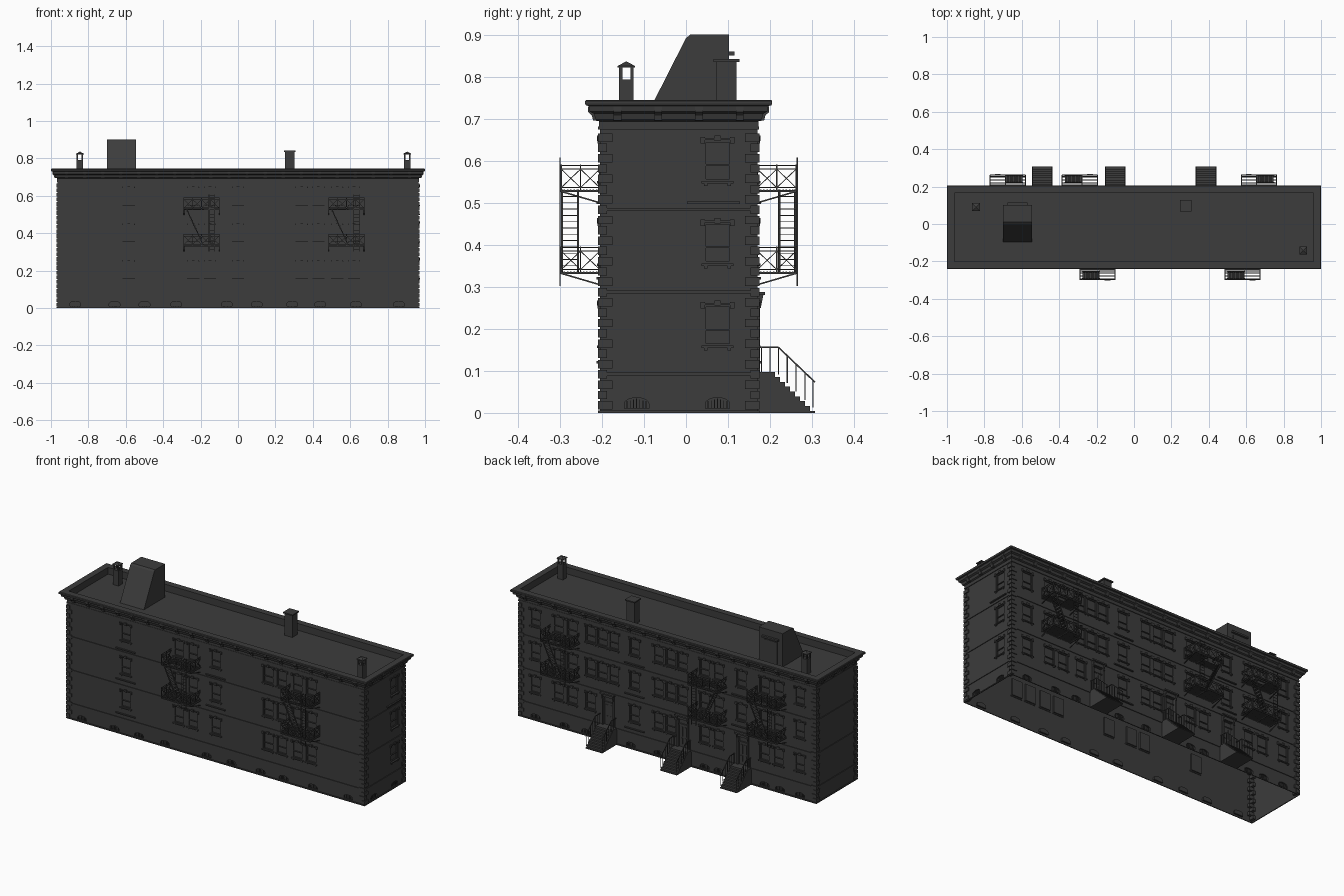
import bpy, bmesh, math
from mathutils import Matrix, Vector

if "Cube" in bpy.data.objects:
    bpy.data.objects.remove(bpy.data.objects["Cube"])

YC, HX, HY, ROOF = -0.0175, 0.965, 0.1875, 0.705
I = Matrix.Identity(4)
MAT = bpy.data.materials.new("dark_grey")
MAT.diffuse_color = (0.045, 0.045, 0.045, 1)
MAT.use_nodes = True
MAT.node_tree.nodes["Principled BSDF"].inputs["Base Color"].default_value = MAT.diffuse_color


class Part:
    """Collects simple solids in one mesh."""
    def __init__(self):
        self.bm = bmesh.new()

    def prism(self, pts, x0, x1, M=I):
        """Extrude a (y, z) profile along x."""
        a, b = [[self.bm.verts.new(M @ Vector((x, *p))) for p in pts] for x in (x0, x1)]
        n = len(pts)
        self.bm.faces.new(a)
        self.bm.faces.new(b[::-1])
        for i in range(n):
            self.bm.faces.new((a[i], b[i], b[(i + 1) % n], a[(i + 1) % n]))

    def box(self, x0, x1, y0, y1, z0, z1, M=I):
        self.prism([(y0, z0), (y1, z0), (y1, z1), (y0, z1)], x0, x1, M)

    def bar(self, p, q, r=0.0013, M=I):
        p, q = Vector(p), Vector(q)
        rot = (q - p).to_track_quat('X', 'Z').to_matrix().to_4x4()
        self.box(0, (q - p).length, -r, r, -r, r, M @ Matrix.Translation(p) @ rot)

    def ring(self, prof):
        """Sweep an (offset, z) profile around the building footprint."""
        rows = [[self.bm.verts.new((sx * (HX + o), YC + sy * (HY + o), z))
                 for sx, sy in ((-1, -1), (1, -1), (1, 1), (-1, 1))] for o, z in prof]
        for a, b in zip(rows, rows[1:]):
            for i in range(4):
                j = (i + 1) % 4
                self.bm.faces.new((a[i], a[j], b[j], b[i]))

    def done(self, name, solid=True):
        if solid:
            bmesh.ops.recalc_face_normals(self.bm, faces=self.bm.faces[:])
        me = bpy.data.meshes.new(name)
        self.bm.to_mesh(me)
        me.materials.append(MAT)
        ob = bpy.data.objects.new(name, me)
        bpy.context.collection.objects.link(ob)
        return ob


def facade(angle, half):
    """Local frame of a wall: x along it, -y outward."""
    return (Matrix.Translation((0, YC, 0)) @ Matrix.Rotation(math.radians(angle), 4, 'Z')
            @ Matrix.Translation((0, -half, 0)))


FRONT, RIGHT, BACK, LEFT = facade(0, HY), facade(90, HX), facade(180, HY), facade(-90, HX)
cut, trim, sash, ledge, vents = Part(), Part(), Part(), Part(), Part()


def window(M, u, z):
    N = M @ Matrix.Translation((u, 0, z))
    w, h = 0.033, 0.097
    cut.box(-w, w, -0.02, 0.009, 0, h, N)
    for s in (-1, 1):
        sash.box(s * w, s * (w - 0.005), 0.003, 0.009, 0, h, N)
        trim.box(s * 0.024, s * 0.032, -0.005, 0, -0.012, -0.006, N)       # sill feet
        trim.box(s * 0.03, s * 0.04, -0.006, 0, h - 0.008, h + 0.007, N)   # lintel ears
    for a, b in ((0, 0.005), (0.036, 0.04), (h - 0.005, h)):
        sash.box(-w + 0.005, w - 0.005, 0.003, 0.009, a, b, N)
    trim.box(-0.038, 0.038, -0.007, 0.003, -0.006, 0, N)
    trim.box(-0.036, 0.036, -0.004, 0, h, h + 0.005, N)
    trim.box(-0.007, 0.007, -0.007, 0, h - 0.002, h + 0.011, N)            # keystone


def vent(M, u):
    """Barred arched basement opening."""
    N = M @ Matrix.Translation((u, 0, 0.01))
    arc = [(0.029 * math.cos(t * math.pi / 8), 0.012 + 0.014 * math.sin(t * math.pi / 8)) for t in range(9)]
    cut.prism([(0.029, 0)] + arc + [(-0.029, 0)], -0.009, 0.02, N @ Matrix.Rotation(-math.pi / 2, 4, 'Z'))
    for k in range(-3, 4):
        x = k * 0.0075
        vents.bar((x, 0.002, 0), (x, 0.002, 0.024 - abs(k) * 0.002), 0.001, N)


# Openings on every side (back columns are given in world x)
FLOORS = (0.16, 0.356, 0.552)
STOOPS = (-0.49, -0.10, 0.385)
for u in (-0.585, -0.24, -0.15, 0.0, 0.34, 0.43, 0.53, 0.62):
    for z in FLOORS:
        window(FRONT, u, z)
for x in (0.86, 0.71, 0.62, 0.5, 0.425, 0.35, 0.215, 0.06, -0.02, -0.095,
          -0.24, -0.33, -0.48, -0.63, -0.72, -0.86):
    for z in FLOORS:
        if z > 0.2 or min(abs(x - s) for s in STOOPS) > 0.075:
            window(BACK, -x, z)
for z in FLOORS:
    window(RIGHT, 0.0925, z)
for u in (-0.87, -0.66, -0.5, -0.33, -0.06, 0.1, 0.29, 0.44, 0.63, 0.86):
    vent(FRONT, u)
for x in (0.86, 0.67, 0.53, 0.24, 0.06, -0.24, -0.33, -0.63, -0.73, -0.86):
    vent(BACK, -x)
for u in (-0.1, 0.0925):
    vent(RIGHT, u)

# Wide ledges below single windows
for M, u in ((FRONT, -0.585), (FRONT, 0.0), (BACK, -0.215), (BACK, 0.48), (RIGHT, 0.0825)):
    for z in ((0.5,) if M is RIGHT else (0.32, 0.5) if u >= 0 else (0.12, 0.32, 0.5)):
        ledge.box(u - 0.063, u + 0.063, -0.008, 0, z - 0.003, z + 0.003, M)
ledge.done("window_ledges")

# Back stoops, doors and handrails
stoop, door, rails = Part(), Part(), Part()
for x in STOOPS:
    N = BACK @ Matrix.Translation((-x, 0, 0))
    prof = [(0, 0), (0, 0.097), (-0.042, 0.097)]
    for k in range(8):
        y = -0.042 - k * 0.0118
        prof += [(y, 0.097 - (k + 1) * 0.0115), (y - 0.0118, 0.097 - (k + 1) * 0.0115)]
    stoop.prism(prof + [(prof[-1][0], 0)], -0.055, 0.055, N)
    for s in (-0.052, 0.052):
        rails.bar((s, -0.004, 0.156), (s, -0.05, 0.156), 0.0018, N)
        rails.bar((s, -0.05, 0.156), (s, -0.137, 0.073), 0.0018, N)
        for y in (-0.01, -0.03, -0.05, -0.071, -0.092, -0.113, -0.132):
            top = 0.156 + min(0, (y + 0.05) * 0.954)
            rails.bar((s, y, top - 0.065), (s, y, top), 0.0013, N)
    cut.box(-0.03, 0.03, -0.02, 0.012, 0.097, 0.26, N)
    door.box(-0.026, 0.026, 0.006, 0.012, 0.097, 0.225, N)
    door.box(-0.03, 0.03, 0.004, 0.012, 0.225, 0.231, N)
    for s in (-1, 1):
        door.box(s * 0.03, s * 0.039, -0.006, 0, 0.097, 0.275, N)
        door.box(s * 0.006, s * 0.02, 0.004, 0.006, 0.115, 0.15, N)
        door.box(s * 0.006, s * 0.02, 0.004, 0.006, 0.16, 0.215, N)
        door.prism([(0, 0.245), (-0.008, 0.25), (-0.014, 0.28), (0, 0.28)], s * 0.031, s * 0.039, N)
    door.box(-0.04, 0.04, -0.006, 0, 0.262, 0.28, N)
    door.box(-0.046, 0.046, -0.018, 0, 0.28, 0.288, N)
stoop.done("stoops")
door.done("doors")
rails.done("stoop_handrails")
trim.done("window_trim")
sash.done("window_sashes")
vents.done("basement_bars")

# Walls: hollow block with recessed openings and an open underside
body = Part()
body.box(-HX, HX, YC - HY, YC + HY, 0, ROOF)
walls, cutter = body.done("walls"), cut.done("opening_cutter")
cutter.hide_render = True
mod = walls.modifiers.new("openings", 'BOOLEAN')
mod.operation, mod.solver, mod.object = 'DIFFERENCE', 'EXACT', cutter
dg = bpy.context.evaluated_depsgraph_get()
mesh = bpy.data.meshes.new_from_object(walls.evaluated_get(dg))
walls.modifiers.clear()
walls.data = mesh
bpy.data.objects.remove(cutter)
bm = bmesh.new()
bm.from_mesh(mesh)
bmesh.ops.delete(bm, geom=[f for f in bm.faces if f.normal.z < -0.9 and f.calc_center_median().z < 0.001],
                 context='FACES')
bm.to_mesh(mesh)

# String courses, plinth edge and cornice with parapet
bands = Part()
for z0, z1, o in ((0, 0.006, 0.005), (0.088, 0.096, 0.004), (0.284, 0.291, 0.004), (0.48, 0.487, 0.004)):
    bands.ring([(0, z0), (o, z0), (o, z1), (0, z1)])
bands.done("string_courses", False)
cornice = Part()
cornice.ring([(0, 0.674), (0.004, 0.674), (0.004, 0.682), (0.002, 0.682), (0.002, 0.694), (0.01, 0.698),
              (0.014, 0.712), (0.024, 0.717), (0.026, 0.73), (0.033, 0.732), (0.035, 0.736), (0.035, 0.742),
              (0.032, 0.745), (-0.005, 0.745), (-0.005, ROOF)])
cornice.done("cornice", False)

# Cornice brackets
br = Part()
for M, n, gap in ((FRONT, 20, 0.0965), (BACK, 20, 0.0965), (LEFT, 4, 0.097), (RIGHT, 4, 0.097)):
    for k in range(n):
        u = (k - (n - 1) / 2) * gap
        br.prism([(0, 0.694), (-0.016, 0.696), (-0.019, 0.708), (-0.028, 0.716), (-0.028, 0.729), (0, 0.729)],
                 u - 0.009, u + 0.009, M)
br.done("cornice_brackets")

# Corner quoins, alternating long and short
quoins = Part()
for sx in (-1, 1):
    for sy in (-1, 1):
        for k in range(27):
            z = 0.008 + k * 0.0245
            lx, ly = (0.03, 0.017) if k % 2 else (0.017, 0.03)
            quoins.box(sx * (HX + 0.005), sx * (HX - lx), YC + sy * (HY + 0.005), YC + sy * (HY - ly), z, z + 0.02)
quoins.done("corner_quoins")


# Fire escapes: platforms, braced railings, stair and drop ladder
def fire_escape(M, u, flip, name):
    P = Part()
    N = M @ Matrix.Translation((u, 0, 0)) @ Matrix.Diagonal((-1 if flip else 1, 1, 1, 1))
    W, D = 0.094, -0.092
    for z in (0.335, 0.53):
        for k in range(13):
            y = D * k / 12
            P.bar((0.012 if z > 0.5 and y < -0.05 else -W, y, z), (W, y, z), 0.0018, N)
        for x in (-W, 0.012, W):
            P.bar((x, 0, z - 0.002), (x, D, z - 0.002), 0.0025, N)
        P.bar((-W, D, z - 0.002), (W, D, z - 0.002), 0.0025, N)
        path = [(-W, 0), (-W, D / 2), (-W, D), (-W / 2, D), (0, D), (W / 2, D), (W, D), (W, D / 2), (W, 0)]
        for (x, y) in path:
            P.bar((x, y, z), (x, y, z + 0.061), 0.0016, N)
        for a, b in zip(path, path[1:]):
            for h in (0.006, 0.05, 0.059):
                P.bar((*a, z + h), (*b, z + h), 0.0012, N)
            P.bar((*a, z + 0.006), (*b, z + 0.05), 0.001, N)
            P.bar((*a, z + 0.05), (*b, z + 0.006), 0.001, N)
        for x in (-W, W):
            P.bar((x, 0, z - 0.03), (x, D, z - 0.003), 0.0018, N)
    for y in (-0.052, -0.09):
        P.bar((-0.08, y, 0.53), (0.01, y, 0.335), 0.0025, N)
    for k in range(1, 13):
        x, z = -0.08 + 0.09 * k / 13, 0.53 - 0.195 * k / 13
        P.box(x - 0.006, x + 0.006, -0.09, -0.052, z - 0.001, z + 0.001, N)
    for x in (0.04, 0.068):
        P.bar((x, D - 0.003, 0.302), (x, D - 0.003, 0.608), 0.0015, N)
    for k in range(18):
        z = 0.312 + k * 0.017
        P.bar((0.04, D - 0.003, z), (0.068, D - 0.003, z), 0.001, N)
    P.done(name)


for i, (M, u, flip) in enumerate(((FRONT, -0.195, False), (FRONT, 0.58, False), (BACK, 0.675, False),
                                  (BACK, 0.29, True), (BACK, -0.668, False))):
    fire_escape(M, u, flip, "fire_escape_%d" % (i + 1))

# Roof stairhead with hooded door
head = Part()
head.prism([(-0.095, ROOF), (0.0, 0.892), (0.01, 0.9), (0.102, 0.9), (0.102, ROOF)], -0.7, -0.545)
head.box(-0.665, -0.58, 0.102, 0.105, ROOF, 0.84)
head.box(-0.675, -0.57, 0.1, 0.115, 0.85, 0.86)
head.done("stairhead")

# Chimney and two capped vent stacks
ch = Part()
ch.box(0.252, 0.302, 0.073, 0.12, ROOF, 0.835)
ch.box(0.246, 0.308, 0.066, 0.127, 0.835, 0.842)
ch.done("chimney")
stack = Part()
for x, y in ((-0.845, 0.09), (0.905, -0.142)):
    r = 0.0175
    stack.box(x - r, x + r, y - r, y + r, ROOF, 0.793)
    for a in (-1, 1):
        for b in (-1, 1):
            stack.box(x + a * r, x + a * (r - 0.008), y + b * r, y + b * (r - 0.008), 0.793, 0.824)
    stack.box(x - 0.021, x + 0.021, y - 0.021, y + 0.021, 0.822, 0.826)
    bmesh.ops.create_cone(stack.bm, segments=4, radius1=0.028, radius2=0.002, depth=0.01, cap_ends=True,
                          matrix=Matrix.Translation((x, y, 0.831)) @ Matrix.Rotation(math.pi / 4, 4, 'Z'))
stack.done("vent_stacks")
